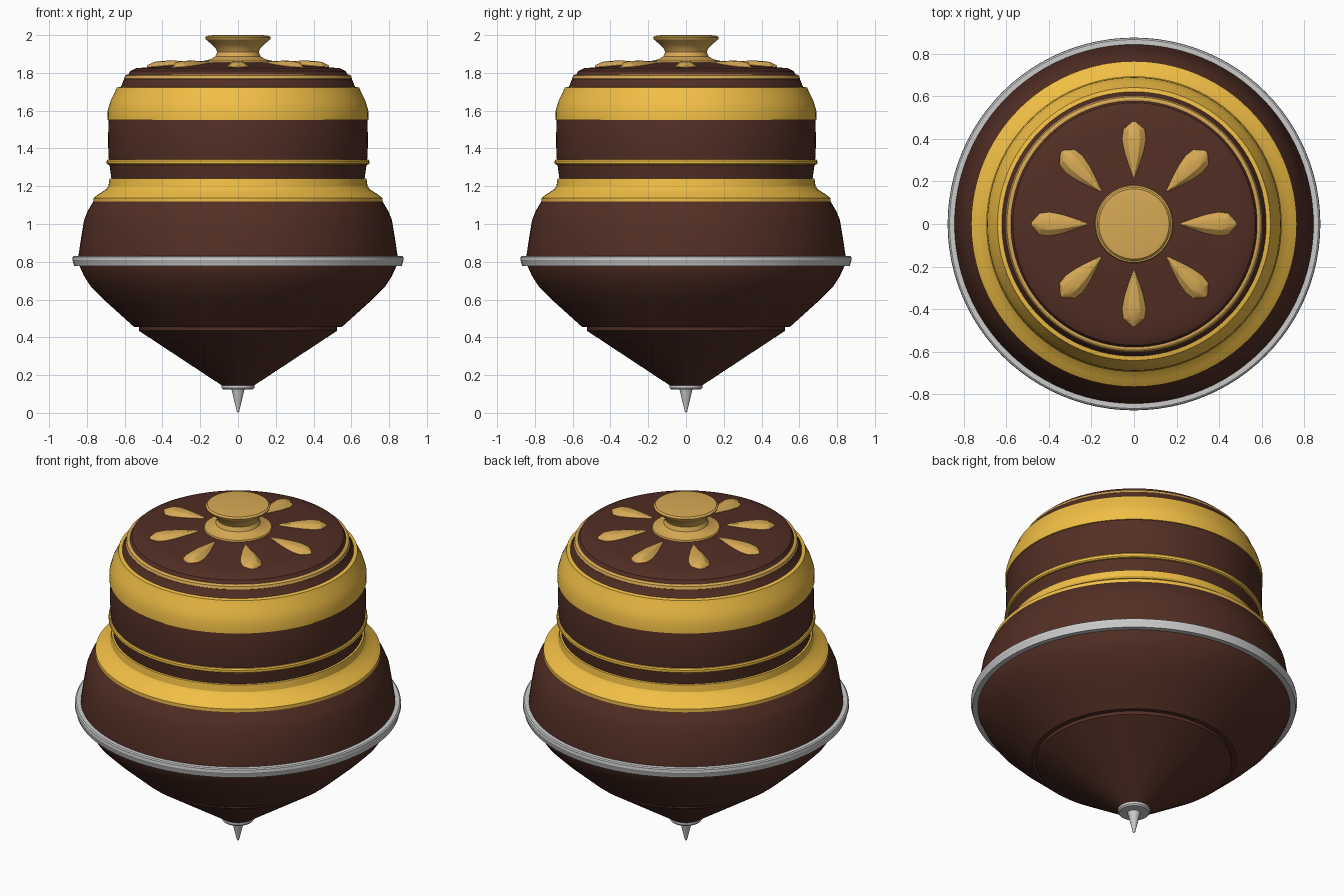
import bpy, bmesh, math
from mathutils import Matrix

SEG = 96


def material(name, rgb):
    m = bpy.data.materials.new(name)
    m.diffuse_color = (*rgb, 1)
    return m


BROWN = material("brown", (0.085, 0.028, 0.018))
GOLD = material("gold", (0.88, 0.52, 0.06))
DULL_GOLD = material("dull_gold", (0.68, 0.40, 0.09))


def finish(name, bm, mat, angle=28):
    bmesh.ops.recalc_face_normals(bm, faces=bm.faces)
    me = bpy.data.meshes.new(name)
    bm.to_mesh(me)
    bm.free()
    ob = bpy.data.objects.new(name, me)
    bpy.context.collection.objects.link(ob)
    if mat:
        me.materials.append(mat)
    bpy.ops.object.select_all(action='DESELECT')
    ob.select_set(True)
    bpy.context.view_layer.objects.active = ob
    bpy.ops.object.shade_smooth_by_angle(angle=math.radians(angle))
    return ob


def lathe(name, profile, mat=None, closed=False):
    """Revolve (radius, z) points round the z axis."""
    bm = bmesh.new()
    rings = []
    for r, z in profile:
        if r == 0:
            rings.append([bm.verts.new((0, 0, z))] * SEG)
        else:
            rings.append([bm.verts.new((r * math.cos(math.tau * i / SEG),
                                        r * math.sin(math.tau * i / SEG), z))
                          for i in range(SEG)])
    pairs = list(zip(rings, rings[1:]))
    if closed:
        pairs.append((rings[-1], rings[0]))
    for a, b in pairs:
        for i in range(SEG):
            j = (i + 1) % SEG
            bm.faces.new(dict.fromkeys((a[i], a[j], b[j], b[i])))
    return finish(name, bm, mat)


# Wooden body: cone, belly, shoulder, drum and lid
lathe("lower_cone", [(0, 0.145), (0.085, 0.145), (0.525, 0.435), (0.525, 0.455), (0, 0.455)], BROWN)
lathe("belly", [(0.50, 0.455), (0.55, 0.455), (0.60, 0.50), (0.70, 0.59), (0.78, 0.67),
                (0.815, 0.725), (0.845, 0.79), (0.845, 0.83), (0.83, 0.93), (0.815, 1.02),
                (0.795, 1.07), (0.765, 1.12), (0.66, 1.13)], BROWN)
lathe("drum", [(0.66, 1.13), (0.67, 1.24), (0.68, 1.31), (0.686, 1.36), (0.688, 1.45),
               (0.685, 1.55), (0.67, 1.62), (0.63, 1.715), (0.62, 1.725), (0.60, 1.775),
               (0.58, 1.79), (0.57, 1.81), (0.54, 1.825), (0.45, 1.832), (0.30, 1.845),
               (0.17, 1.857), (0, 1.857)], BROWN)

# Gold bands
lathe("shoulder_band", [(0.755, 1.115), (0.766, 1.115), (0.766, 1.137), (0.735, 1.16),
                        (0.70, 1.182), (0.686, 1.20), (0.68, 1.24), (0.665, 1.243),
                        (0.655, 1.13)], GOLD, True)
lathe("drum_ring", [(0.67, 1.312), (0.69, 1.314), (0.695, 1.32), (0.695, 1.334),
                    (0.69, 1.341), (0.67, 1.343)], GOLD, True)
lathe("upper_band", [(0.675, 1.55), (0.691, 1.55), (0.690, 1.60), (0.675, 1.65),
                     (0.655, 1.69), (0.642, 1.722), (0.622, 1.726), (0.65, 1.65)], GOLD, True)
lathe("lid_ring", [(0.575, 1.762), (0.60, 1.762), (0.603, 1.77), (0.598, 1.785),
                   (0.588, 1.791), (0.572, 1.79)], DULL_GOLD, True)

# Knob on the lid
lathe("knob", [(0, 1.85), (0.185, 1.852), (0.18, 1.864), (0.145, 1.872), (0.12, 1.887),
               (0.11, 1.91), (0.118, 1.93), (0.14, 1.952), (0.17, 1.977), (0.174, 1.987),
               (0.165, 1.996), (0.13, 2.0), (0, 2.0)], DULL_GOLD)

# Steel girdle, collar and spinning tip
lathe("girdle", [(0.83, 0.778), (0.868, 0.778), (0.873, 0.80), (0.877, 0.81), (0.875, 0.826),
                 (0.868, 0.831), (0.83, 0.831)], None, True)
lathe("tip_collar", [(0, 0.125), (0.08, 0.125), (0.087, 0.133), (0.087, 0.148),
                     (0.08, 0.153), (0, 0.153)])
lathe("spinning_tip", [(0, 0.0), (0.006, 0.006), (0.035, 0.127), (0, 0.127)])

# Eight petals, each a ridged leaf lying on the lid
STATIONS = [(0.22, 0.004), (0.28, 0.026), (0.34, 0.045), (0.40, 0.056), (0.445, 0.05), (0.482, 0.008)]
for k in range(8):
    bm = bmesh.new()
    rows = []
    for x, w in STATIONS:
        z = 1.85 - 0.085 * (x - 0.22)
        h = 0.008 + 0.38 * w
        rows.append([bm.verts.new((x, y, zz)) for y, zz in
                     ((-w, z - 0.012), (-w, z + 0.003), (-w * 0.5, z + h * 0.85), (0, z + h),
                      (w * 0.5, z + h * 0.85), (w, z + 0.003), (w, z - 0.012))])
    for a, b in zip(rows, rows[1:]):
        for i in range(7):
            j = (i + 1) % 7
            bm.faces.new((a[i], a[j], b[j], b[i]))
    bm.faces.new(rows[0])
    bm.faces.new(rows[-1])
    bm.transform(Matrix.Rotation(math.tau * k / 8, 4, 'Z'))
    finish(f"petal_{k + 1}", bm, DULL_GOLD)
